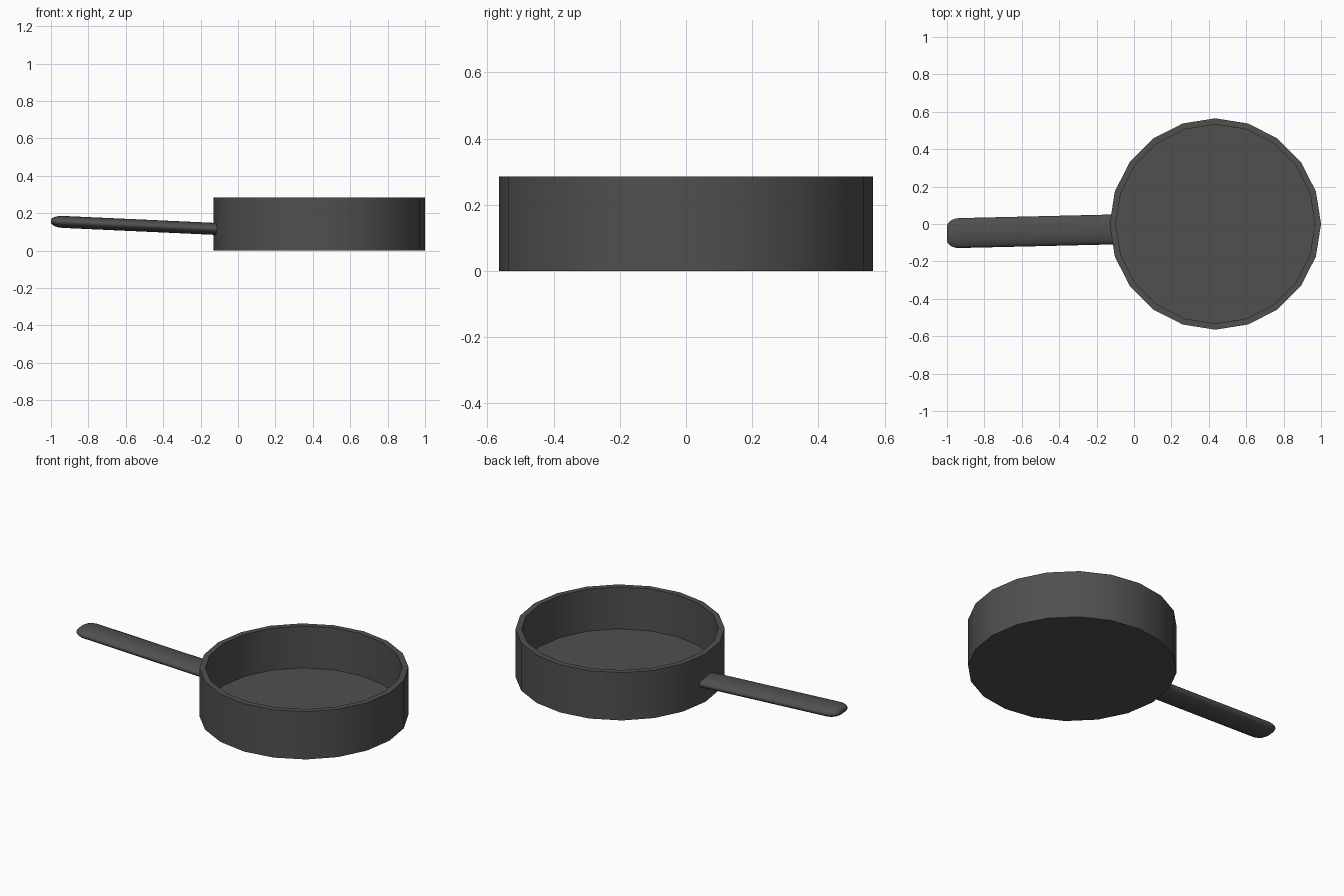
import bpy, bmesh, math
from mathutils import Vector

if "Cube" in bpy.data.objects:
    bpy.data.objects.remove(bpy.data.objects["Cube"])

mat = bpy.data.materials.new("dark grey")
mat.diffuse_color = (0.08, 0.08, 0.08, 1)
mat.use_nodes = True
mat.node_tree.nodes["Principled BSDF"].inputs["Base Color"].default_value = mat.diffuse_color


def loft(name, rings, angle):
    """Skin a list of closed rings, capping both ends."""
    bm = bmesh.new()
    vs = [[bm.verts.new(p) for p in r] for r in rings]
    n = len(vs[0])
    for a, b in zip(vs, vs[1:]):
        for i in range(n):
            j = (i + 1) % n
            bm.faces.new((a[i], a[j], b[j], b[i]))
    bm.faces.new(vs[0][::-1])
    bm.faces.new(vs[-1])
    bmesh.ops.recalc_face_normals(bm, faces=bm.faces)
    me = bpy.data.meshes.new(name)
    bm.to_mesh(me)
    bm.free()
    ob = bpy.data.objects.new(name, me)
    bpy.context.collection.objects.link(ob)
    me.materials.append(mat)
    bpy.ops.object.select_all(action='DESELECT')
    ob.select_set(True)
    bpy.context.view_layer.objects.active = ob
    bpy.ops.object.shade_smooth_by_angle(angle=math.radians(angle))
    return ob


# Pan bowl: 20-sided, outer wall, rim, inner wall, floor
SIDES, CX = 20, 0.435
def circle(r, z):
    return [(CX + r * math.cos(2 * math.pi * i / SIDES),
             r * math.sin(2 * math.pi * i / SIDES), z) for i in range(SIDES)]

loft("pan_bowl", [circle(0.565, 0), circle(0.565, 0.285),
                  circle(0.532, 0.285), circle(0.532, 0.035)], 30)

# Handle: flattened oval bar, slightly tilted, rounded at the far end
start, end = Vector((-0.102, -0.029, 0.115)), Vector((-1.0, -0.05, 0.156))
axis = end - start
CAP = 0.075
def oval(t, k, kz):
    c = start + axis * t
    return [(c.x, c.y + 0.08 * k * math.cos(a), c.z + 0.032 * kz * math.sin(a))
            for a in (2 * math.pi * i / 24 for i in range(24))]

rings = [oval(0, 1, 1)]
for i in range(8):
    a = math.radians(i * 12.5)
    s = math.cos(a)
    rings.append(oval(1 - CAP + CAP * min(1, math.sin(a) / math.sin(math.radians(87.5))),
                      0.45 + 0.55 * s, 0.2 + 0.8 * s))
loft("handle", rings, 40)
